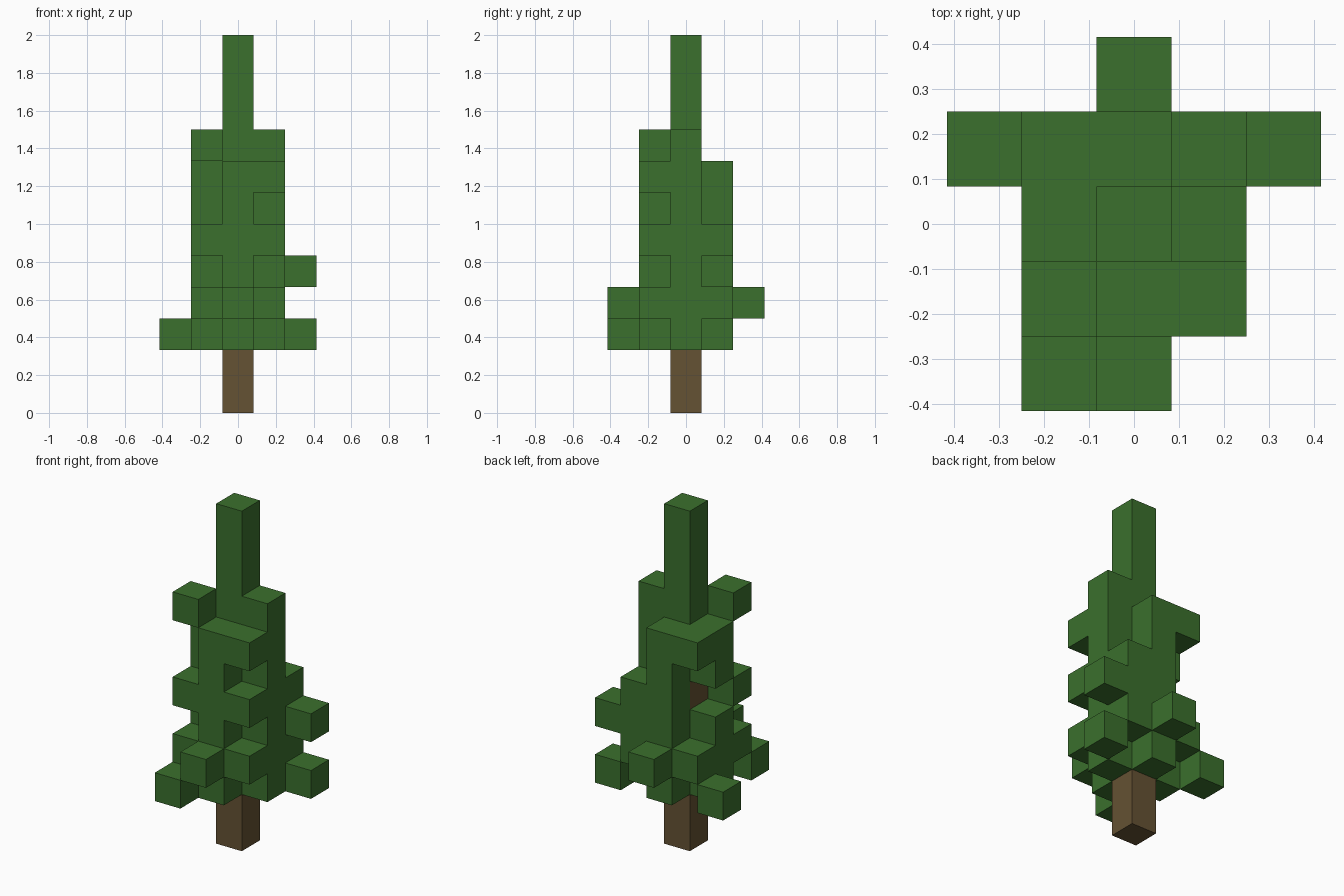
import bpy, bmesh
from mathutils import Vector

if "Cube" in bpy.data.objects:
    bpy.data.objects.remove(bpy.data.objects["Cube"], do_unlink=True)

UNIT = 2 / 12  # edge of one block

# Plan of each layer, rows from back to front: # leaves, o trunk
TRUNK = ["", "", "..o..", "", ""]
SPIRE = ["", "", "..#..", "", ""]
LAYERS = [
    TRUNK,
    TRUNK,
    [".....", "#.#.#", ".#o#.", "..#..", ".#..."],
    ["..#..", ".###.", ".#o#.", ".###.", "..#.."],
    [".....", "..###", ".#o#.", "..#..", "....."],
    [".....", "..##.", "..o#.", ".###.", "....."],
    [".....", "..#..", ".#o#.", "..#..", "....."],
    [".....", ".##..", ".#o#.", "..##.", "....."],
    [".....", ".....", "..##.", ".#...", "....."],
    SPIRE,
    SPIRE,
    SPIRE,
]


def make_material(name, color):
    mat = bpy.data.materials.new(name)
    mat.use_nodes = True
    mat.diffuse_color = color
    bsdf = next(n for n in mat.node_tree.nodes if n.type == "BSDF_PRINCIPLED")
    bsdf.inputs["Base Color"].default_value = color
    bsdf.inputs["Roughness"].default_value = 0.9
    return mat


def read_cells(symbol):
    return {(col - 2, 2 - row, level)
            for level, plan in enumerate(LAYERS)
            for row, line in enumerate(plan)
            for col, mark in enumerate(line) if mark == symbol}


def build_blocks(name, cells, occupied, mat):
    """Join blocks into one mesh, keeping only the exposed faces."""
    bm = bmesh.new()
    for cell in sorted(cells):
        centre = Vector(cell) + Vector((0, 0, 0.5))
        for axis in range(3):
            for sign in (-1, 1):
                normal = Vector((0, 0, 0))
                normal[axis] = sign
                if tuple(int(c + n) for c, n in zip(cell, normal)) in occupied:
                    continue
                u = Vector((0, 0, 0))
                u[(axis + 1) % 3] = 0.5
                v = normal.cross(u)
                mid = centre + normal / 2
                corners = (mid - u - v, mid + u - v, mid + u + v, mid - u + v)
                bm.faces.new([bm.verts.new(p * UNIT) for p in corners])
    bmesh.ops.remove_doubles(bm, verts=bm.verts, dist=0.001)
    mesh = bpy.data.meshes.new(name)
    bm.to_mesh(mesh)
    bm.free()
    mesh.materials.append(mat)
    obj = bpy.data.objects.new(name, mesh)
    bpy.context.collection.objects.link(obj)
    return obj


bark = make_material("bark_brown", (0.130, 0.084, 0.033, 1))
leaf = make_material("leaf_green", (0.043, 0.162, 0.026, 1))

trunk_cells = read_cells("o")
leaf_cells = read_cells("#")
everything = trunk_cells | leaf_cells

# Trunk, showing through the gap in the leaves
build_blocks("trunk", trunk_cells, everything, bark)
# Leaf blocks and the spire
build_blocks("foliage", leaf_cells, everything, leaf)
